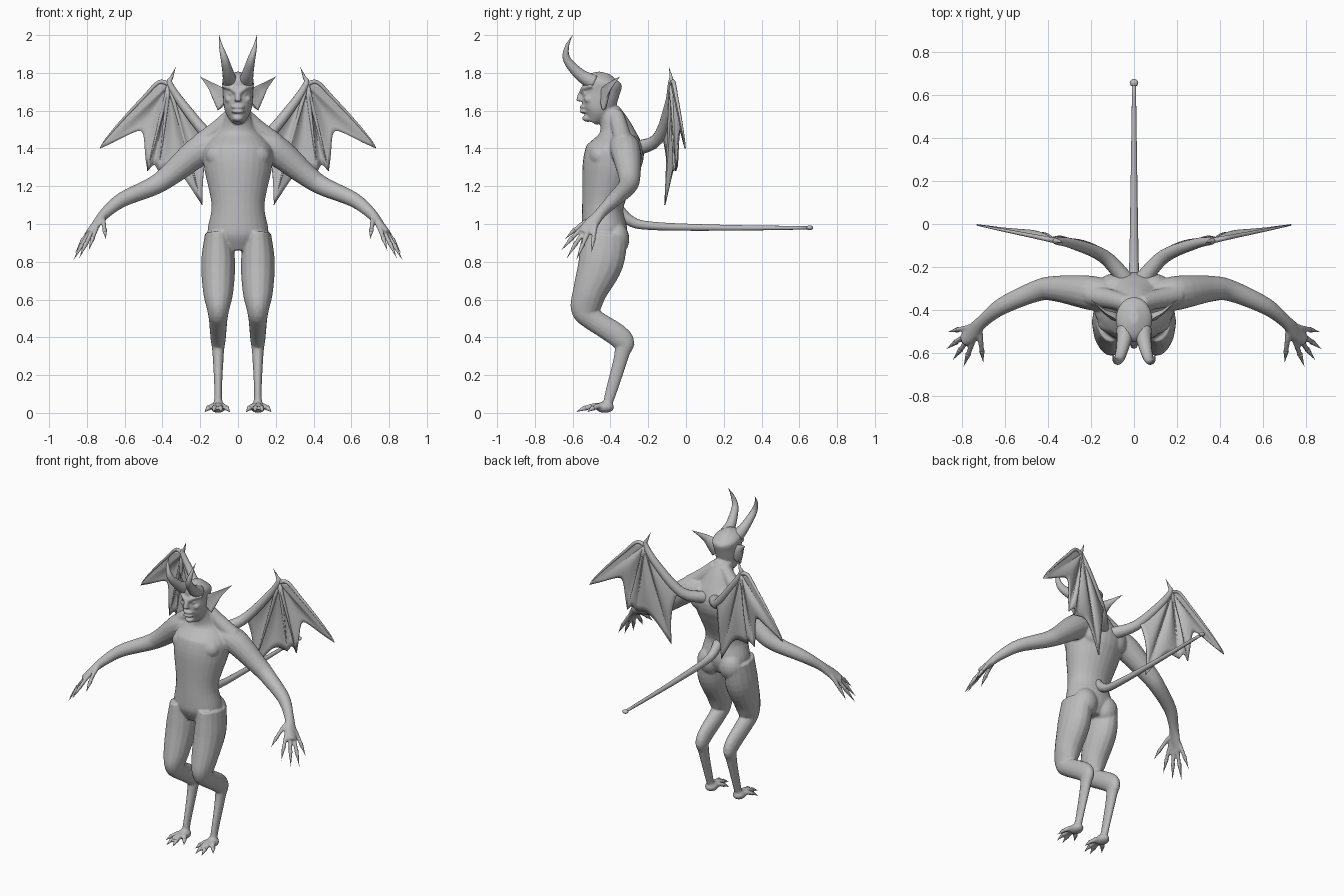
import bpy, bmesh, math
from mathutils import Vector, Matrix

if "Cube" in bpy.data.objects:
    bpy.data.objects.remove(bpy.data.objects["Cube"], do_unlink=True)

GREY = (0.5, 0.5, 0.5, 1)
skin = bpy.data.materials.new("grey_skin")
skin.use_nodes = True
skin.diffuse_color = GREY
skin.node_tree.nodes["Principled BSDF"].inputs["Base Color"].default_value = GREY

X, Y, Z = Matrix.Identity(3)


def finish(bm, name):
    """Turn a bmesh into a smooth shaded object."""
    bmesh.ops.recalc_face_normals(bm, faces=bm.faces)
    for face in bm.faces:
        face.smooth = True
    mesh = bpy.data.meshes.new(name)
    bm.to_mesh(mesh)
    bm.free()
    mesh.materials.append(skin)
    ob = bpy.data.objects.new(name, mesh)
    bpy.context.collection.objects.link(ob)
    return ob


def spline(rows, steps=5):
    """Smooth interpolation through rows of numbers."""
    out = []
    last = len(rows) - 1
    for i in range(last):
        quad = rows[max(i - 1, 0)], rows[i], rows[i + 1], rows[min(i + 2, last)]
        for k in range(steps):
            t = k / steps
            out.append([q + t / 2 * (r - p + t * (2*p - 5*q + 4*r - s + t * (3*(q - r) + s - p)))
                        for p, q, r, s in zip(*quad)])
    return out + [list(rows[-1])]


def tube(bm, rows, taper=None, flat=1, ref=X, side=1, seg=16, cup=0):
    """Loft of ellipses; rows hold x, y, z and two radii, or the radii follow the taper."""
    if taper:
        start, end = taper
        last = len(rows) - 1
        radii = [start + (end - start) * i / last for i in range(last + 1)]
        rows = [(*p, r, r * flat) for p, r in zip(rows, radii)]
    rows = spline(rows)
    centres = [Vector(row[:3]) for row in rows]
    rings = []
    for i, row in enumerate(rows):
        along = (centres[min(i + 1, len(rows) - 1)] - centres[max(i - 1, 0)]).normalized()
        wide = (ref - ref.dot(along) * along).normalized()
        deep = along.cross(wide)
        r_wide, r_deep = (max(r, 0.001) for r in row[3:])
        ring = []
        for k in range(seg):
            c, s = math.cos(math.tau * k / seg), math.sin(math.tau * k / seg)
            p = centres[i] + wide * r_wide * c + deep * (r_deep * s + cup * r_wide * c * c)
            ring.append(bm.verts.new((p.x * side, p.y, p.z)))
        rings.append(ring)
    for a, b in zip(rings, rings[1:]):
        for k in range(seg):
            bm.faces.new((a[k], a[k - 1], b[k - 1], b[k]))
    bm.faces.new(rings[0])
    bm.faces.new(rings[-1])


def upright(x, rows):
    """Rows of y, z and radii placed in the plane at x."""
    return [(x, *row) for row in rows]


def blob(bm, pos, size, side=1):
    place = Matrix.Translation((pos[0] * side, pos[1], pos[2])) @ Matrix.Diagonal((*size, 1))
    bmesh.ops.create_uvsphere(bm, u_segments=20, v_segments=12, radius=1, matrix=place)


def digit(flesh, claws, base, tip, radius, side):
    """Finger or toe arched over its middle, with a pointed claw."""
    base, tip = Vector(base), Vector(tip)

    def at(u):
        return base.lerp(tip, u) + Z * radius * math.sin(math.pi * u)

    tube(flesh, [at(0), at(0.4), at(0.8)], (radius, radius * 0.7), side=side, seg=10)
    tube(claws, [at(0.7), at(0.85), at(1)], (radius * 0.8, 0), side=side, seg=10)


# Torso with neck, then skull
body, claws = bmesh.new(), bmesh.new()
tube(body, upright(0, [(-.43, .86, .09, .08), (-.43, .95, .16, .12), (-.44, 1.1, .14, .11),
                       (-.4, 1.3, .18, .15), (-.37, 1.4, .18, .15), (-.37, 1.5, .1, .09),
                       (-.41, 1.6, .06, .06)]), seg=28)
tube(body, upright(0, [(-.5, 1.54, .03, .03), (-.47, 1.6, .07, .08), (-.45, 1.7, .08, .1),
                       (-.44, 1.76, .08, .1), (-.43, 1.8, .02, .03)]), seg=24)

# Nose, lips and chin
tube(body, upright(0, [(-.54, 1.72), (-.56, 1.68), (-.56, 1.65)]), (.01, .02))
for z in (1.62, 1.595):
    blob(body, (0, -.54, z), (.035, .025, .01))
blob(body, (0, -.52, 1.56), (.03, .03, .02))

for side in (1, -1):
    # Brow, eye and cheek
    tube(body, [(.01, -.55, 1.7), (.04, -.54, 1.72), (.08, -.5, 1.73)], (.015, .01), ref=Z, side=side)
    blob(body, (.036, -.53, 1.69), (.015, .015, .01), side)
    blob(body, (.05, -.51, 1.66), (.02, .03, .02), side)
    # Chest, buttock, shoulder blade and neck muscles
    blob(body, (.08, -.455, 1.36), (.09, .06, .07), side)
    blob(body, (.08, -.37, .92), (.08, .07, .09), side)
    blob(body, (.09, -.29, 1.38), (.08, .06, .09), side)
    tube(body, [(.03, -.37, 1.58), (.1, -.35, 1.51), (.2, -.33, 1.43)], (.04, .05), ref=Y, side=side)
    # Leg with forward knee and backward hock
    tube(body, upright(.105, [(-.43, .95, .07, .12), (-.45, .8, .09, .12), (-.51, .64, .08, .09),
                              (-.53, .55, .06, .08), (-.5, .5, .05, .06), (-.34, .39, .04, .06),
                              (-.34, .31, .03, .04), (-.4, .1, .02, .03), (-.42, .03, .03, .02)]), side=side)
    # Foot with four spread toes
    blob(body, (.105, -.43, .03), (.04, .05, .03), side)
    for spread in (-1.5, -.5, .5, 1.5):
        tip = (.11 + .045 * spread, -.59 + .03 * spread ** 2, .004)
        digit(body, claws, (.105, -.42, .03), tip, .018, side)
    # Arm ending in a flat palm
    tube(body, [(.1, -.34, 1.42, .07, .07), (.2, -.32, 1.39, .08, .08), (.36, -.3, 1.26, .06, .06),
                (.45, -.31, 1.2, .05, .05), (.61, -.38, 1.13, .04, .04), (.7, -.45, 1.06, .03, .03),
                (.76, -.51, .99, .04, .02), (.79, -.54, .95, .03, .02)], ref=Y, side=side)
    # Thumb and fingers fanned out from the wrist
    for tip in ((.7, -.64, .92), (.79, -.66, .86), (.84, -.63, .82), (.87, -.58, .81), (.86, -.5, .85)):
        digit(body, claws, (.72, -.47, 1.04), tip, .016, side)

# Fuse the overlapping masses into one smooth skin
body_ob = finish(body, "body")
fuse = body_ob.modifiers.new("fuse", 'REMESH')
fuse.mode = 'VOXEL'
fuse.voxel_size = 0.0065
fuse.use_smooth_shade = True
relax = body_ob.modifiers.new("relax", 'SMOOTH')
relax.factor = 0.5
relax.iterations = 5
finish(claws, "claws")

# Tail with a small bulb at the end
tail = bmesh.new()
tube(tail, upright(0, [(-.38, 1.1), (-.3, 1.02), (-.18, .99), (.2, .98), (.65, .98)]), (.035, .009))
blob(tail, (0, .655, .98), (.02, .018, .013))
finish(tail, "tail")

# Wing plan in x and z: finger tips, and how far the edge between them dips to the wrist
WRIST = Vector((.365, 1.74))
TIPS = [Vector(p) for p in ((.42, 1.75), (.73, 1.4), (.48, 1.28), (.42, 1.28), (.19, 1.1), (.15, 1.45))]
DIPS = (-.25, .38, .07, .15, .05)
STEPS = 10


def on_wing(p, lift=0):
    return Vector((p.x, -.15 + .2 * p.x + lift, p.y))


def edge_point(i, t):
    p = TIPS[i].lerp(TIPS[i + 1], t)
    return p.lerp(WRIST, DIPS[i] * math.sin(math.pi * t))


for side, label in ((1, "left"), (-1, "right")):
    # Horn
    bm = bmesh.new()
    tube(bm, [(.04, -.49, 1.75), (.05, -.56, 1.79), (.07, -.63, 1.87), (.09, -.63, 1.94), (.1, -.6, 2)],
         (.042, 0), side=side)
    finish(bm, label + "_horn")
    # Cupped pointed ear
    bm = bmesh.new()
    tube(bm, [(.06, -.44, 1.65), (.1, -.42, 1.69), (.14, -.4, 1.73), (.2, -.35, 1.78)],
         (.065, 0), flat=.3, ref=Z, side=side, cup=.3)
    finish(bm, label + "_ear")
    # Wing membrane fanned out from the wrist, billowing between the bones
    bm = bmesh.new()
    columns = []
    for i in range(len(DIPS)):
        for k in range(STEPS + (i == len(DIPS) - 1)):
            edge = edge_point(i, k / STEPS)
            billow = .025 * math.sin(math.pi * k / STEPS) if i else 0
            column = []
            for j in range(STEPS + 1):
                v = .02 + .98 * j / STEPS
                p = on_wing(WRIST.lerp(edge, v), billow * math.sin(math.pi * v * .8))
                column.append(bm.verts.new((p.x * side, p.y, p.z)))
            columns.append(column)
    for a, b in zip(columns, columns[1:]):
        for j in range(STEPS):
            bm.faces.new((a[j], a[j + 1], b[j + 1], b[j]))
    thick = finish(bm, label + "_wing_membrane").modifiers.new("thickness", 'SOLIDIFY')
    thick.thickness = 0.007
    thick.offset = 0
    # Wing arm with hooked thumb
    bm = bmesh.new()
    tube(bm, [(.03, -.27, 1.4), (.14, -.15, 1.45), (.29, -.09, 1.63), (.36, -.08, 1.74),
              (.35, -.08, 1.78), (.33, -.09, 1.83)], (.04, 0), ref=Y, side=side)
    # Wing finger bones: one along the curved leading edge, the rest straight
    leading = [WRIST] + [edge_point(0, k / STEPS) for k in range(0, STEPS + 1, 2)]
    for path in [leading] + [[WRIST, tip] for tip in TIPS[2:5]]:
        tube(bm, [on_wing(p) for p in path], (.013, .002), ref=Y, side=side, seg=10)
    finish(bm, label + "_wing_bones")
